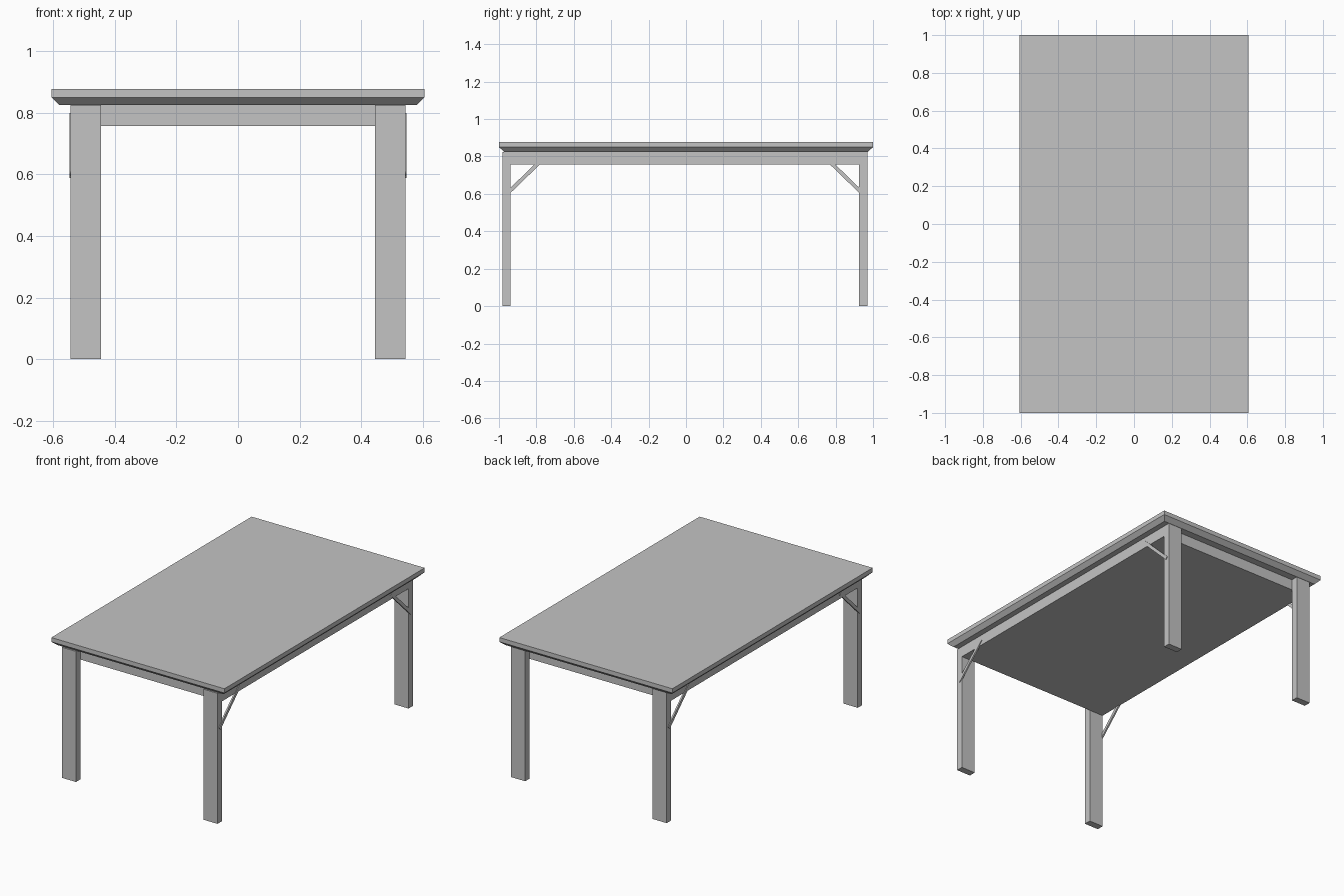
import bpy
import bmesh
from mathutils import Matrix, Vector

cube = bpy.data.objects.get("Cube")
if cube:
    bpy.data.objects.remove(cube, do_unlink=True)

# One plain grey for the whole table
grey = bpy.data.materials.new("plain_grey")
grey.use_nodes = True
colour = (0.55, 0.55, 0.55, 1)
grey.diffuse_color = colour
grey.node_tree.nodes["Principled BSDF"].inputs["Base Color"].default_value = colour


def finish(name, bm):
    mesh = bpy.data.meshes.new(name)
    bmesh.ops.recalc_face_normals(bm, faces=bm.faces)
    bm.to_mesh(mesh)
    bm.free()
    mesh.materials.append(grey)
    obj = bpy.data.objects.new(name, mesh)
    bpy.context.collection.objects.link(obj)
    return obj


def box(name, low, high, turn=None):
    """Box between two corners, optionally rotated about its centre."""
    low, high = Vector(low), Vector(high)
    bm = bmesh.new()
    bmesh.ops.create_cube(bm, size=1)
    bmesh.ops.scale(bm, vec=high - low, verts=bm.verts)
    if turn:
        bmesh.ops.transform(bm, matrix=turn, verts=bm.verts)
    bmesh.ops.translate(bm, vec=(low + high) / 2, verts=bm.verts)
    return finish(name, bm)


# Tabletop: flat slab with an undercut lower edge
bm = bmesh.new()
rings = []
for x, y, z in ((0.58, 0.972, 0.825), (0.605, 1, 0.85), (0.605, 1, 0.877)):
    rings.append([bm.verts.new((sx * x, sy * y, z))
                  for sx, sy in ((-1, -1), (1, -1), (1, 1), (-1, 1))])
bm.faces.new(rings[0])
bm.faces.new(rings[-1])
for lower, upper in zip(rings, rings[1:]):
    for i in range(4):
        j = (i + 1) % 4
        bm.faces.new((lower[i], lower[j], upper[j], upper[i]))
finish("tabletop", bm)

# Solid body under the top, flush with the sides of the legs
SHIFT = -0.006
box("under_body", (-0.544, SHIFT - 0.932, 0.757), (0.544, SHIFT + 0.932, 0.825))

# Legs and diagonal braces at the four corners
for end, sy in (("front", -1), ("back", 1)):
    y0, y1 = sorted((sy * 0.932 + SHIFT, sy * 0.976 + SHIFT))
    for side, sx in (("right", -1), ("left", 1)):
        x0, x1 = sorted((sx * 0.445, sx * 0.544))
        box(f"{end}_{side}_leg", (x0, y0, 0), (x1, y1, 0.825))

        # Thin strip across the corner of leg and body
        x0, x1 = sorted((sx * 0.538, sx * 0.548))
        mid_y, mid_z = sy * 0.855 + SHIFT, 0.694
        half_len, half_wide = 0.142, 0.01
        box(f"{end}_{side}_brace",
            (x0, mid_y - half_len, mid_z - half_wide),
            (x1, mid_y + half_len, mid_z + half_wide),
            Matrix.Rotation(-sy * 0.77, 4, "X"))
